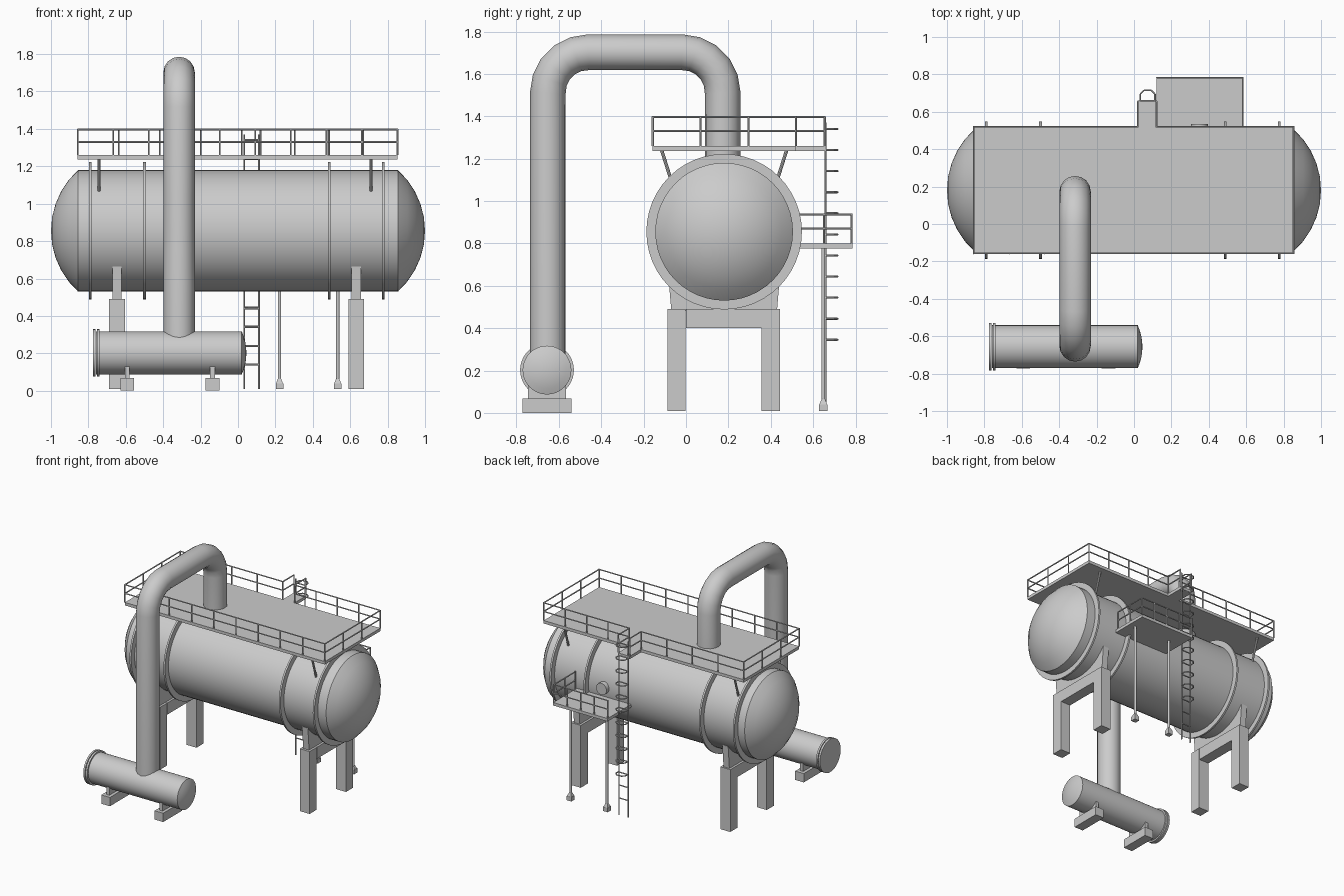
import bpy, bmesh, math
from mathutils import Vector, Matrix

if "Cube" in bpy.data.objects:
    bpy.data.objects.remove(bpy.data.objects["Cube"])

grey = bpy.data.materials.new("plain grey")
grey.use_nodes = True
colour = (0.6, 0.6, 0.6, 1)
grey.diffuse_color = colour
grey.node_tree.nodes["Principled BSDF"].inputs["Base Color"].default_value = colour


def finish(name, bm, smooth=False):
    bmesh.ops.recalc_face_normals(bm, faces=bm.faces)
    mesh = bpy.data.meshes.new(name)
    bm.to_mesh(mesh)
    bm.free()
    mesh.materials.append(grey)
    ob = bpy.data.objects.new(name, mesh)
    bpy.context.collection.objects.link(ob)
    if smooth:
        bpy.ops.object.select_all(action='DESELECT')
        ob.select_set(True)
        bpy.context.view_layer.objects.active = ob
        bpy.ops.object.shade_smooth_by_angle(angle=math.radians(35))
    return ob


def add_box(bm, x, y, z):
    size = [b - a for a, b in (x, y, z)]
    mid = [(a + b) / 2 for a, b in (x, y, z)]
    bmesh.ops.create_cube(bm, size=1, matrix=Matrix.LocRotScale(Vector(mid), None, Vector(size)))


def box(name, x, y, z):
    bm = bmesh.new()
    add_box(bm, x, y, z)
    return finish(name, bm)


def add_bar(bm, p, q, r=0.005, sides=6):
    p, q = Vector(p), Vector(q)
    d = q - p
    m = Matrix.Translation((p + q) / 2) @ d.to_track_quat('Z', 'Y').to_matrix().to_4x4()
    bmesh.ops.create_cone(bm, cap_ends=True, segments=sides, radius1=r, radius2=r, depth=d.length, matrix=m)


def disc(name, p, q, r, sides=48):
    bm = bmesh.new()
    add_bar(bm, p, q, r, sides)
    return finish(name, bm, True)


def revolve_x(name, profile, y, z, sides=48):
    """Spin (x, radius) points around a line along x."""
    bm = bmesh.new()
    vs = [bm.verts.new((x, y, z + r)) for x, r in profile]
    es = [bm.edges.new(pair) for pair in zip(vs, vs[1:])]
    bmesh.ops.spin(bm, geom=vs + es, cent=(0, y, z), axis=(1, 0, 0), angle=math.tau,
                   steps=sides, use_merge=True)
    bmesh.ops.remove_doubles(bm, verts=bm.verts, dist=0.0001)
    return finish(name, bm, True)


def cap(x, r, height, steps):
    """Shallow spherical end, from the rim at x to its tip."""
    big = (r * r + height * height) / (2 * height)
    top = math.asin(r / big)
    return [(x + height - big + big * math.cos(top * (1 - i / steps)),
             big * math.sin(top * (1 - i / steps))) for i in range(steps + 1)]


def add_rail(bm, path, z, bay):
    """Posts, top rail and middle rail along a path of (x, y) points."""
    for a, b in zip(path, path[1:]):
        a, b = Vector((*a, z)), Vector((*b, z))
        n = max(1, round((b - a).length / bay))
        for i in range(n + 1):
            p = a.lerp(b, i / n)
            add_bar(bm, p, p + Vector((0, 0, 0.14)))
        for h in (0.07, 0.137):
            up = Vector((0, 0, h))
            add_bar(bm, a + up, b + up)


# Main tank with domed ends and stiffening rings
TY, TZ, TR = 0.18, 0.855, 0.325
end = cap(0.855, TR, 0.145, 5)
revolve_x("tank", [(-x, r) for x, r in reversed(end)] + end, TY, TZ)
for i, x in enumerate((-0.79, -0.50, 0.487, 0.777)):
    disc(f"tank_ring_{i + 1}", (x - 0.007, TY, TZ), (x + 0.007, TY, TZ), 0.367)
disc("manhole", (0.35, 0.47, 0.87), (0.35, 0.535, 0.87), 0.045, 24)

# Saddles and portal frames under the tank
for side, x in (("right", -0.647), ("left", 0.632)):
    bm = bmesh.new()
    add_box(bm, (x - 0.025, x + 0.025), (TY - 0.265, TY + 0.265), (0.48, 0.665))
    for v in bm.verts:
        if v.co.z < 0.5:
            v.co.y = TY + (v.co.y - TY) * 0.94
    finish(f"saddle_{side}", bm)
    box(f"frame_beam_{side}", (x - 0.042, x + 0.042), (0, 0.36), (0.40, 0.49))
    for end_name, y in (("front", -0.045), ("back", 0.4)):
        box(f"leg_{end_name}_{side}", (x - 0.042, x + 0.042), (y - 0.043, y + 0.043), (0.008, 0.49))

# Upper platform, its ladder landing, railing and braces
X0, X1, Y0, Y1 = -0.857, 0.853, -0.157, 0.52
box("upper_platform", (X0, X1), (Y0, Y1), (1.237, 1.26))
box("upper_landing", (0.02, 0.12), (Y1, 0.66), (1.237, 1.26))
bm = bmesh.new()
add_rail(bm, [(0.02, 0.655), (0.02, Y1), (X0, Y1), (X0, Y0)], 1.26, 0.2)
add_rail(bm, [(0.12, 0.655), (0.12, Y1), (X1, Y1), (X1, Y0), (X0, Y0)], 1.26, 0.2)
finish("upper_railing", bm)
bm = bmesh.new()
for x in (-0.743, 0.711):
    for s in (-1, 1):
        add_bar(bm, (x, TY + s * 0.295, 1.24), (x, TY + s * 0.235, 1.05), 0.008, 8)
finish("platform_braces", bm)

# Lower platform with railing and two posts
box("lower_platform", (0.12, 0.585), (0.47, 0.787), (0.777, 0.80))
bm = bmesh.new()
add_rail(bm, [(0.123, 0.782), (0.582, 0.782), (0.582, 0.52)], 0.80, 0.115)
finish("lower_railing", bm)
for side, x in (("right", 0.222), ("left", 0.533)):
    bm = bmesh.new()
    add_bar(bm, (x, 0.648, 0.01), (x, 0.648, 0.78), 0.009, 12)
    add_box(bm, (x - 0.02, x + 0.02), (0.628, 0.668), (0.008, 0.04))
    bmesh.ops.create_cone(bm, segments=4, radius1=0.026, radius2=0.012, depth=0.025,
                          matrix=Matrix.Translation((x, 0.648, 0.052)) @ Matrix.Rotation(math.pi / 4, 4, 'Z'))
    finish(f"platform_post_{side}", bm)

# Ladder with projecting hoops
bm = bmesh.new()
L, R, LY = 0.112, 0.033, 0.658
for x in (L, R):
    add_bar(bm, (x, LY, 0.01), (x, LY, 1.37))
for i in range(13):
    z = 0.14 + i * 0.1
    add_bar(bm, (L, LY, z), (R, LY, z))
for i in range(11):
    z = 0.345 + i * 0.0995
    hoop = [(L, LY), (L, 0.695), (L - 0.02, 0.715), (R + 0.02, 0.715), (R, 0.695), (R, LY)]
    for a, b in zip(hoop, hoop[1:]):
        add_bar(bm, (*a, z), (*b, z))
finish("ladder", bm)

# Bent pipe from the top of the tank to the small vessel
PX, YA, YB, TOP, BEND = -0.315, -0.652, 0.173, 1.702, 0.19
path = [(YA, 0.2)]
for cy, start in ((YA + BEND, math.pi), (YB - BEND, math.pi / 2)):
    for i in range(6):
        a = start - i * math.pi / 10
        path.append((cy + BEND * math.cos(a), TOP - BEND + BEND * math.sin(a)))
path.append((YB, 1.12))
curve = bpy.data.curves.new("pipe", 'CURVE')
curve.dimensions = '3D'
curve.bevel_depth = 0.084
curve.bevel_resolution = 6
curve.use_fill_caps = True
spline = curve.splines.new('POLY')
spline.points.add(len(path) - 1)
for point, (y, z) in zip(spline.points, path):
    point.co = (PX, y, z, 1)
spline.use_smooth = True
curve.materials.append(grey)
bpy.context.collection.objects.link(bpy.data.objects.new("pipe", curve))

# Small vessel with flanged end, on two feet
VY, VZ = -0.656, 0.202
revolve_x("small_vessel", [(-0.76, 0), (-0.76, 0.115)] + cap(0.02, 0.115, 0.025, 4), VY, VZ, 40)
for i, x in enumerate((-0.768, -0.748)):
    disc(f"vessel_flange_{i + 1}", (x - 0.007, VY, VZ), (x + 0.007, VY, VZ), 0.127, 40)
for side, x in (("right", -0.592), ("left", -0.136)):
    box(f"vessel_foot_{side}", (x - 0.037, x + 0.037), (VY - 0.116, VY + 0.116), (0, 0.068))
    box(f"vessel_saddle_{side}", (x - 0.013, x + 0.013), (VY - 0.089, VY + 0.089), (0.06, 0.135))
